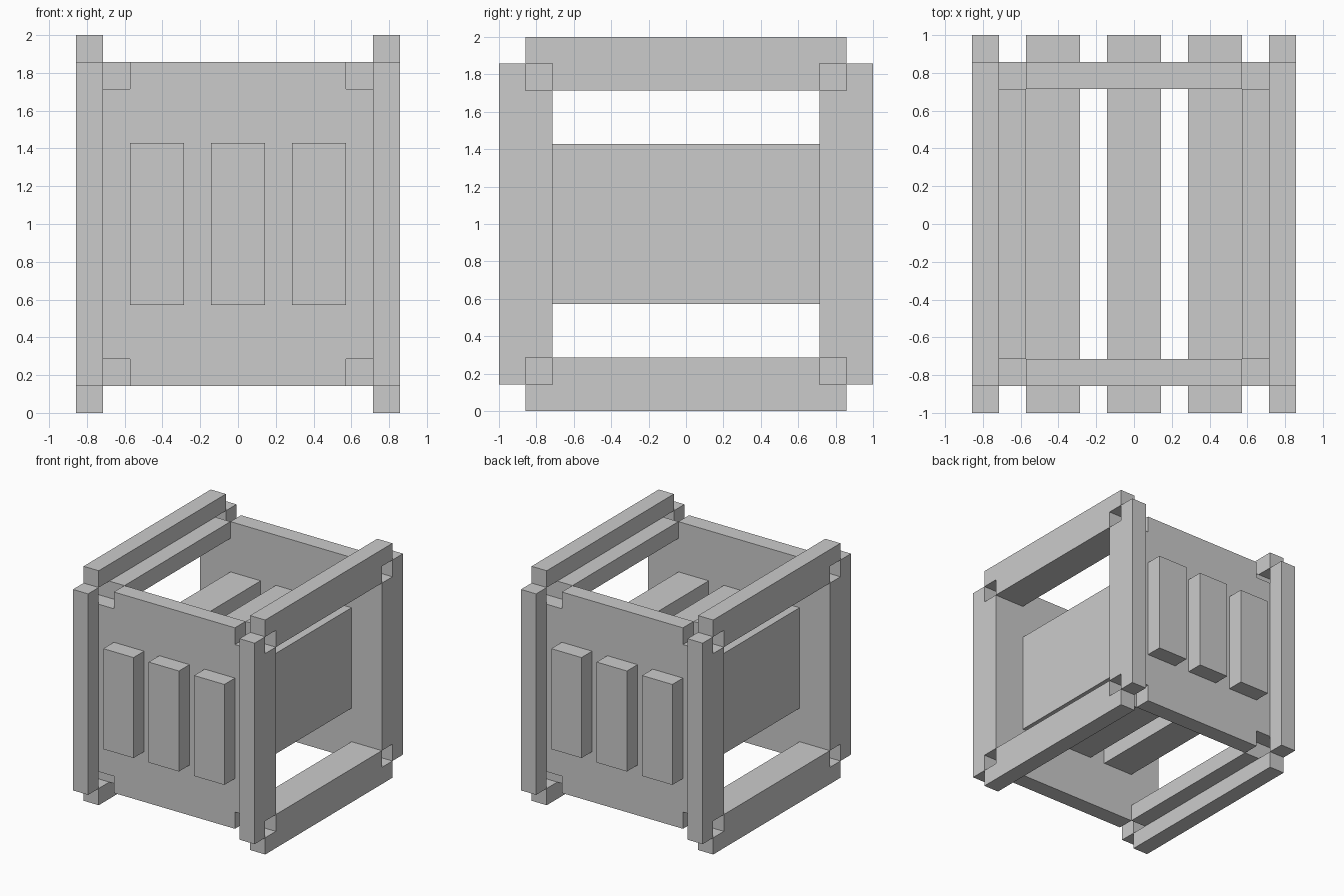
import bpy, bmesh

if "Cube" in bpy.data.objects:
    bpy.data.objects.remove(bpy.data.objects["Cube"])

U = 1 / 7  # grid module: the model is 12 x 14 x 14 modules


def prism(name, pts, axis, lo, hi):
    """Extrude a 2D outline along 'x' or 'y'; units are modules, z measured from mid-height."""
    bm = bmesh.new()
    place = (lambda a, b, c: (c, a, b)) if axis == 'x' else (lambda a, b, c: (a, c, b))
    verts = []
    for a, b in pts:
        x, y, z = place(a, b, lo)
        verts.append(bm.verts.new((x * U, y * U, (z + 7) * U)))
    face = bm.faces.new(verts)
    ext = bmesh.ops.extrude_face_region(bm, geom=[face])
    d = (hi - lo) * U
    move = (d, 0, 0) if axis == 'x' else (0, d, 0)
    bmesh.ops.translate(bm, vec=move,
                        verts=[v for v in ext['geom'] if isinstance(v, bmesh.types.BMVert)])
    bmesh.ops.recalc_face_normals(bm, faces=bm.faces)
    me = bpy.data.meshes.new(name)
    bm.to_mesh(me)
    bm.free()
    ob = bpy.data.objects.new(name, me)
    bpy.context.collection.objects.link(ob)
    return ob


def rect(a0, a1, b0, b1):
    return [(a0, b0), (a1, b0), (a1, b1), (a0, b1)]


# End panels with stepped corners, and the posts standing on their outer faces
panel = [(-6, -5), (-4, -5), (-4, -6), (4, -6), (4, -5), (6, -5),
         (6, 5), (4, 5), (4, 6), (-4, 6), (-4, 5), (-6, 5)]
for end, sy in (("front", -1), ("back", 1)):
    prism(f"{end}_panel", panel, 'y', sy * 5, sy * 6)
    for side, sx in (("left", -1), ("right", 1)):
        prism(f"{end}_{side}_post", rect(sx * 5, sx * 6, -6, 6), 'y', sy * 6, sy * 7)

# Long side rails: T-shaped outer strip plus an inner ledge
for side, sx in (("left", -1), ("right", 1)):
    for level, sz in (("lower", -1), ("upper", 1)):
        outline = [(-6, 7), (6, 7), (6, 6), (5, 6), (5, 5), (-5, 5), (-5, 6), (-6, 6)]
        prism(f"{level}_{side}_rail", [(y, z * sz) for y, z in outline], 'x', sx * 5, sx * 6)
        prism(f"{level}_{side}_ledge", rect(-5, 5, sz * 5, sz * 6), 'x', sx * 4, sx * 5)

# Three upright boards running through both panels
for name, x in (("left", -3), ("middle", 0), ("right", 3)):
    prism(f"{name}_through_board", rect(x - 1, x + 1, -3, 3), 'y', -7, 7)
